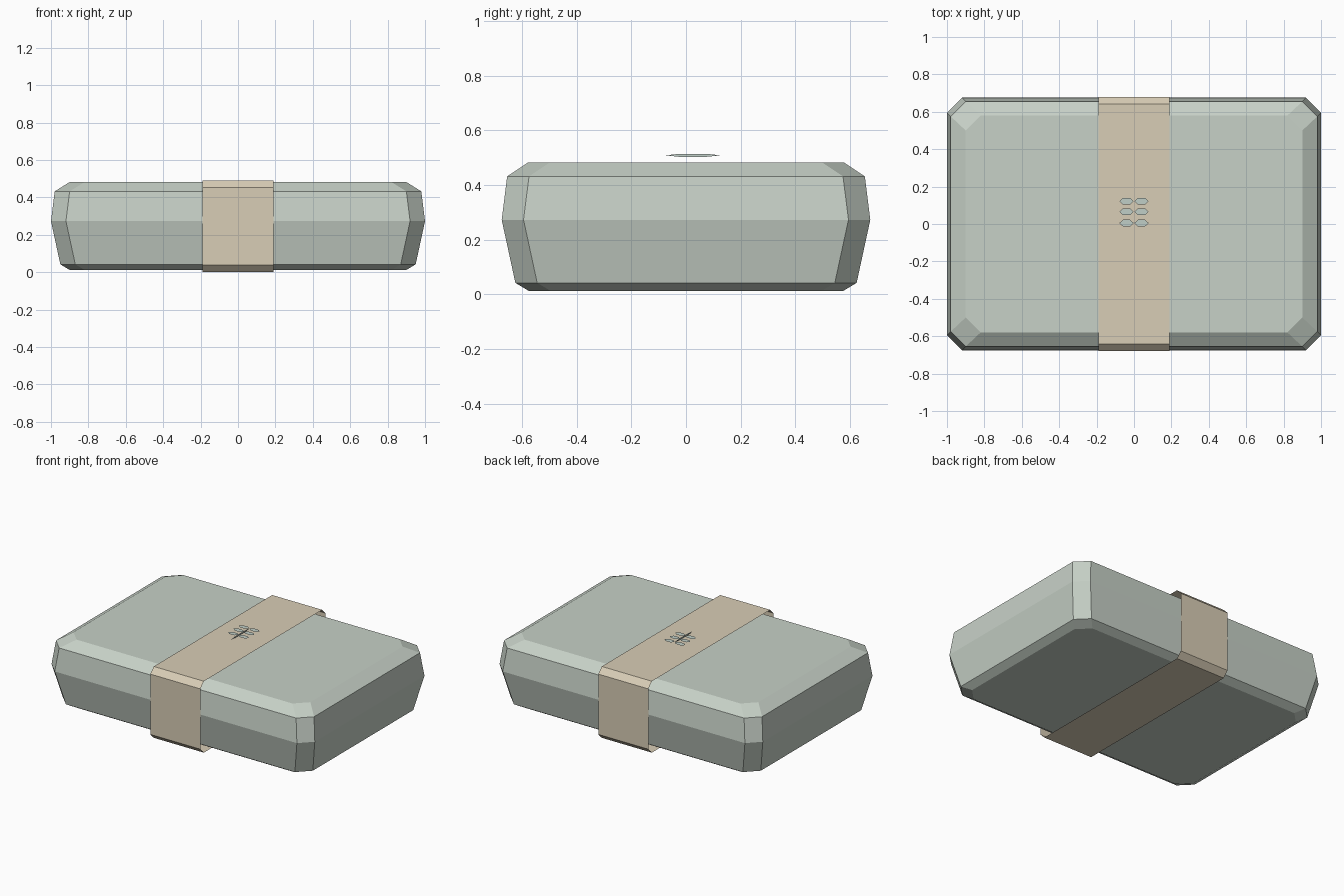
import bpy, bmesh, math

if "Cube" in bpy.data.objects:
    bpy.data.objects.remove(bpy.data.objects["Cube"])


def material(name, color):
    m = bpy.data.materials.new(name)
    m.diffuse_color = (*color, 1)
    m.use_nodes = True
    m.node_tree.nodes["Principled BSDF"].inputs["Base Color"].default_value = m.diffuse_color
    return m


SAGE = material("sage green", (0.57, 0.635, 0.57))
KRAFT = material("kraft paper", (0.69, 0.61, 0.465))
LEAF = material("leaf green", (0.53, 0.62, 0.57))


def finish(name, bm, mat):
    mesh = bpy.data.meshes.new(name)
    bm.to_mesh(mesh)
    bm.free()
    mesh.materials.append(mat)
    ob = bpy.data.objects.new(name, mesh)
    bpy.context.collection.objects.link(ob)
    return ob


def octagon(hx, hy, c):
    """Rectangle with cut corners, counter-clockwise."""
    return [(hx, -hy + c), (hx, hy - c), (hx - c, hy), (-hx + c, hy),
            (-hx, hy - c), (-hx, -hy + c), (-hx + c, -hy), (hx - c, -hy)]


def shell(name, levels, mat):
    """Loft cut-corner rectangles (half x, half y, z) into a closed solid."""
    bm = bmesh.new()
    rings = [[bm.verts.new((x, y, z)) for x, y in octagon(hx, hy, 0.08)]
             for hx, hy, z in levels]
    for a, b in zip(rings, rings[1:]):
        for i in range(8):
            j = (i + 1) % 8
            bm.faces.new((a[i], a[j], b[j], b[i]))
    bm.faces.new(rings[0][::-1])
    bm.faces.new(rings[-1])
    return finish(name, bm, mat)


# Tray and lid meet at the widest line
shell("tray", [(0.90, 0.575, 0.012), (0.95, 0.625, 0.042), (1.0, 0.675, 0.273)], SAGE)
shell("lid", [(1.0, 0.675, 0.273), (0.98, 0.655, 0.432), (0.90, 0.58, 0.482)], SAGE)

# Thin paper sleeve wrapped around the middle
bm = bmesh.new()
loop = octagon(0.68, 0.245, 0.038)
left, right = [[bm.verts.new((x, y, z + 0.245)) for y, z in loop] for x in (-0.19, 0.19)]
for i in range(8):
    j = (i + 1) % 8
    bm.faces.new((left[i], left[j], right[j], right[i]))
bmesh.ops.recalc_face_normals(bm, faces=bm.faces)
finish("paper_band", bm, KRAFT)


def hexagon(length, width):
    """Pointed leaf outline centred on the origin."""
    a, b = length / 2, width / 2
    return [(-a, 0), (-a * 0.5, -b), (a * 0.5, -b), (a, 0), (a * 0.5, b), (-a * 0.5, b)]


# Sprig: upright stem blade and three pairs of flat leaves
bm = bmesh.new()
bm.faces.new([bm.verts.new((0, y + 0.025, z + 0.509)) for y, z in hexagon(0.2, 0.011)])
finish("sprig_stem", bm, LEAF)
bm = bmesh.new()
for y0 in (0.005, 0.065, 0.122):
    for side in (-1, 1):
        bm.faces.new([bm.verts.new((x + side * 0.04, y + y0, 0.509))
                      for x, y in hexagon(0.076, 0.036)])
finish("sprig_leaves", bm, LEAF)
